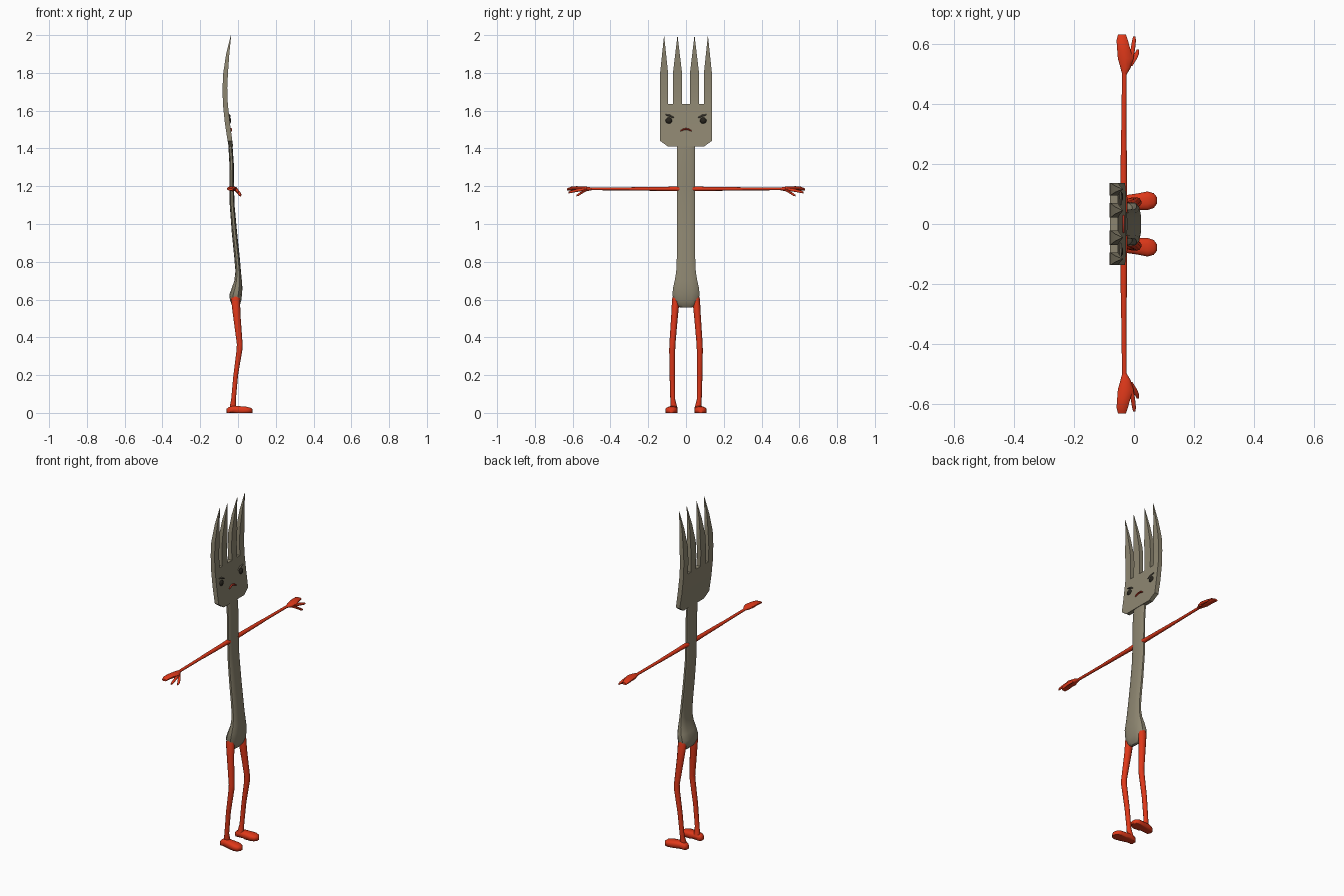
import bpy, bmesh, math
from mathutils import Vector


def material(name, rgb):
    m = bpy.data.materials.new(name)
    m.diffuse_color = (*rgb, 1)
    return m


METAL = material("dull metal", (0.27, 0.24, 0.165))
RED = material("red", (0.74, 0.04, 0.01))
DARK = material("dark eye", (0.02, 0.017, 0.012))
BROW = material("brow grey", (0.11, 0.095, 0.07))
MOUTH = material("mouth red", (0.42, 0.03, 0.015))


def finish(name, bm, mat, mirror=False, smooth=40):
    bmesh.ops.recalc_face_normals(bm, faces=bm.faces)
    me = bpy.data.meshes.new(name)
    bm.to_mesh(me)
    bm.free()
    me.materials.append(mat)
    ob = bpy.data.objects.new(name, me)
    bpy.context.collection.objects.link(ob)
    if mirror:
        mod = ob.modifiers.new("mirror", 'MIRROR')
        mod.use_axis = (False, True, False)
        mod.use_mirror_merge = False
    if smooth:
        bpy.ops.object.select_all(action='DESELECT')
        ob.select_set(True)
        bpy.context.view_layer.objects.active = ob
        bpy.ops.object.shade_smooth_by_angle(angle=math.radians(smooth))
    return ob


def loft(name, axis, rings, mat, n=10, power=1.0, mirror=True, smooth=50):
    """Rings (x, y, z, ra, rb) lie square to the axis; ra, rb are radii on the other two axes."""
    a, b = [i for i in range(3) if i != axis]
    bm = bmesh.new()
    loops = []
    for x, y, z, ra, rb in rings:
        loop = []
        for i in range(n):
            t = 2 * math.pi * (i + 0.5) / n
            c, s = math.cos(t), math.sin(t)
            p = Vector((x, y, z))
            p[a] += ra * math.copysign(abs(c) ** power, c)
            p[b] += rb * math.copysign(abs(s) ** power, s)
            loop.append(bm.verts.new(p))
        loops.append(loop)
    for l0, l1 in zip(loops, loops[1:]):
        for i in range(n):
            j = (i + 1) % n
            bm.faces.new((l0[i], l0[j], l1[j], l1[i]))
    bm.faces.new(loops[0])
    bm.faces.new(loops[-1])
    return finish(name, bm, mat, mirror, smooth)


# Fork head: flat outline in y-z, extruded, then bent to the side profile
PROFILE = [(1.41, -0.050, -0.026), (1.44, -0.055, -0.030), (1.53, -0.069, -0.042),
           (1.635, -0.080, -0.054), (1.72, -0.082, -0.057), (1.80, -0.078, -0.053),
           (1.90, -0.063, -0.046), (2.0, -0.038, -0.036)]


def side(z):
    for (z0, b0, f0), (z1, b1, f1) in zip(PROFILE, PROFILE[1:]):
        if z <= z1 + 1e-5:
            t = (z - z0) / (z1 - z0)
            return b0 + (b1 - b0) * t, f0 + (f1 - f0) * t
    return PROFILE[-1][1:]


COLS = [-0.137, -0.095, -0.069, -0.021, 0.021, 0.069, 0.095, 0.137]
bm = bmesh.new()


def cell(pts):
    bm.faces.new([bm.verts.new((0, y, z)) for y, z in pts])


for y0, y1 in zip(COLS, COLS[1:]):
    w0, w1 = [max(-0.095, min(0.095, y)) for y in (y0, y1)]
    if w0 == w1 or y0 == COLS[0] or y1 == COLS[-1]:      # chamfered corners
        inner, outer = (y1, y0) if y0 < 0 else (y0, y1)
        cell([(inner, 1.41), (outer, 1.44), (inner, 1.44)])
    else:
        cell([(y0, 1.41), (y1, 1.41), (y1, 1.44), (y0, 1.44)])
    for z0, z1 in ((1.44, 1.53), (1.53, 1.635)):
        cell([(y0, z0), (y1, z0), (y1, z1), (y0, z1)])
for y0, y1 in zip(COLS[::2], COLS[1::2]):                # four tines
    m, h = (y0 + y1) / 2, (y1 - y0) / 4
    for z0, z1 in ((1.635, 1.72), (1.72, 1.80)):
        cell([(y0, z0), (y1, z0), (y1, z1), (y0, z1)])
    cell([(y0, 1.80), (y1, 1.80), (m + h, 1.90), (m - h, 1.90)])
    cell([(m - h, 1.90), (m + h, 1.90), (m, 2.0)])
bmesh.ops.remove_doubles(bm, verts=bm.verts, dist=1e-4)
bmesh.ops.recalc_face_normals(bm, faces=bm.faces)
front = bmesh.ops.extrude_face_region(bm, geom=bm.faces[:], use_keep_orig=True)["geom"]
front = {v for v in front if isinstance(v, bmesh.types.BMVert)}
for v in bm.verts:
    v.co.x = side(v.co.z)[1 if v in front else 0]
finish("fork_head", bm, METAL, smooth=25)

# Handle with the swollen lower end: (z, back x, front x, half width)
HANDLE = [(0.557, -0.018, 0.000, 0.030), (0.570, -0.032, 0.010, 0.054), (0.595, -0.043, 0.018, 0.067),
          (0.625, -0.047, 0.022, 0.073), (0.66, -0.034, 0.024, 0.071), (0.70, -0.020, 0.021, 0.061),
          (0.75, -0.014, 0.016, 0.053), (0.82, -0.020, 0.010, 0.050), (0.95, -0.033, -0.004, 0.049),
          (1.10, -0.044, -0.018, 0.048), (1.20, -0.045, -0.021, 0.048), (1.32, -0.046, -0.022, 0.048),
          (1.43, -0.052, -0.030, 0.048)]
loft("handle", 2, [((b + f) / 2, 0, z, (f - b) / 2, w) for z, b, f, w in HANDLE],
     METAL, n=12, power=0.7, mirror=False, smooth=45)

# Legs and feet
loft("leg", 2, [(0.014 - 0.041, 0.063, 0.025, 0.019, 0.018), (-0.024, 0.070, 0.07, 0.013, 0.013),
                (-0.012, 0.072, 0.20, 0.013, 0.015), (0.008, 0.073, 0.335, 0.016, 0.016),
                (0.009, 0.072, 0.365, 0.016, 0.016), (-0.007, 0.060, 0.52, 0.021, 0.018),
                (-0.013, 0.054, 0.60, 0.025, 0.020), (-0.013, 0.052, 0.635, 0.017, 0.014)], RED)
foot = loft("foot", 0, [(-0.060, 0.070, 0.012, 0.012, 0.010), (-0.050, 0.070, 0.015, 0.022, 0.016),
                        (-0.025, 0.071, 0.018, 0.026, 0.020), (0.010, 0.074, 0.017, 0.028, 0.019),
                        (0.045, 0.077, 0.016, 0.032, 0.017), (0.066, 0.078, 0.014, 0.025, 0.014),
                        (0.077, 0.078, 0.011, 0.010, 0.009)], RED, n=12, power=0.8)
for v in foot.data.vertices:                             # flat sole
    if v.co.z < 0.011:
        v.co.z = 0

# Arms, hands, fingers
AX, AZ = -0.034, 1.186
loft("arm", 1, [(AX, 0.035, AZ, 0.013, 0.013), (AX, 0.10, AZ, 0.012, 0.011),
                (AX, 0.28, AZ, 0.010, 0.009), (AX, 0.30, AZ, 0.009, 0.008),
                (AX + 0.002, 0.51, AZ, 0.008, 0.007)], RED)
loft("hand", 1, [(-0.032, 0.495, AZ, 0.007, 0.006), (-0.028, 0.52, AZ, 0.018, 0.011),
                 (-0.028, 0.55, AZ, 0.027, 0.013), (-0.034, 0.58, 1.188, 0.023, 0.012),
                 (-0.039, 0.61, 1.187, 0.020, 0.010), (-0.040, 0.63, 1.182, 0.014, 0.006)], RED)
loft("finger", 1, [(-0.012, 0.54, 1.184, 0.009, 0.009), (-0.004, 0.58, 1.177, 0.008, 0.008),
                   (0.000, 0.61, 1.170, 0.007, 0.007), (0.001, 0.623, 1.166, 0.004, 0.004)], RED, n=8)
loft("thumb", 1, [(-0.014, 0.525, 1.182, 0.009, 0.008), (0.002, 0.550, 1.168, 0.009, 0.008),
                  (0.010, 0.568, 1.156, 0.008, 0.008), (0.013, 0.580, 1.150, 0.004, 0.004)], RED, n=8)

# Face: eyes, brows and a drooping mouth on the front (+x) of the head
loft("eye", 0, [(-0.050, 0.091, 1.547, 0.018, 0.018), (-0.042, 0.091, 1.547, 0.017, 0.016),
                (-0.036, 0.091, 1.547, 0.008, 0.008)], DARK, n=12)
loft("brow", 1, [(-0.046, 0.064, 1.563, 0.005, 0.003), (-0.046, 0.085, 1.573, 0.007, 0.006),
                 (-0.047, 0.108, 1.579, 0.005, 0.003)], BROW, n=8)
loft("mouth", 1, [(-0.037, -0.030 + 0.06 * i / 6, 1.503 - 0.011 * ((i - 3) / 3) ** 2,
                   0.006, 0.003 + 0.002 * (0 < i < 6)) for i in range(7)], MOUTH, n=8, mirror=False)
